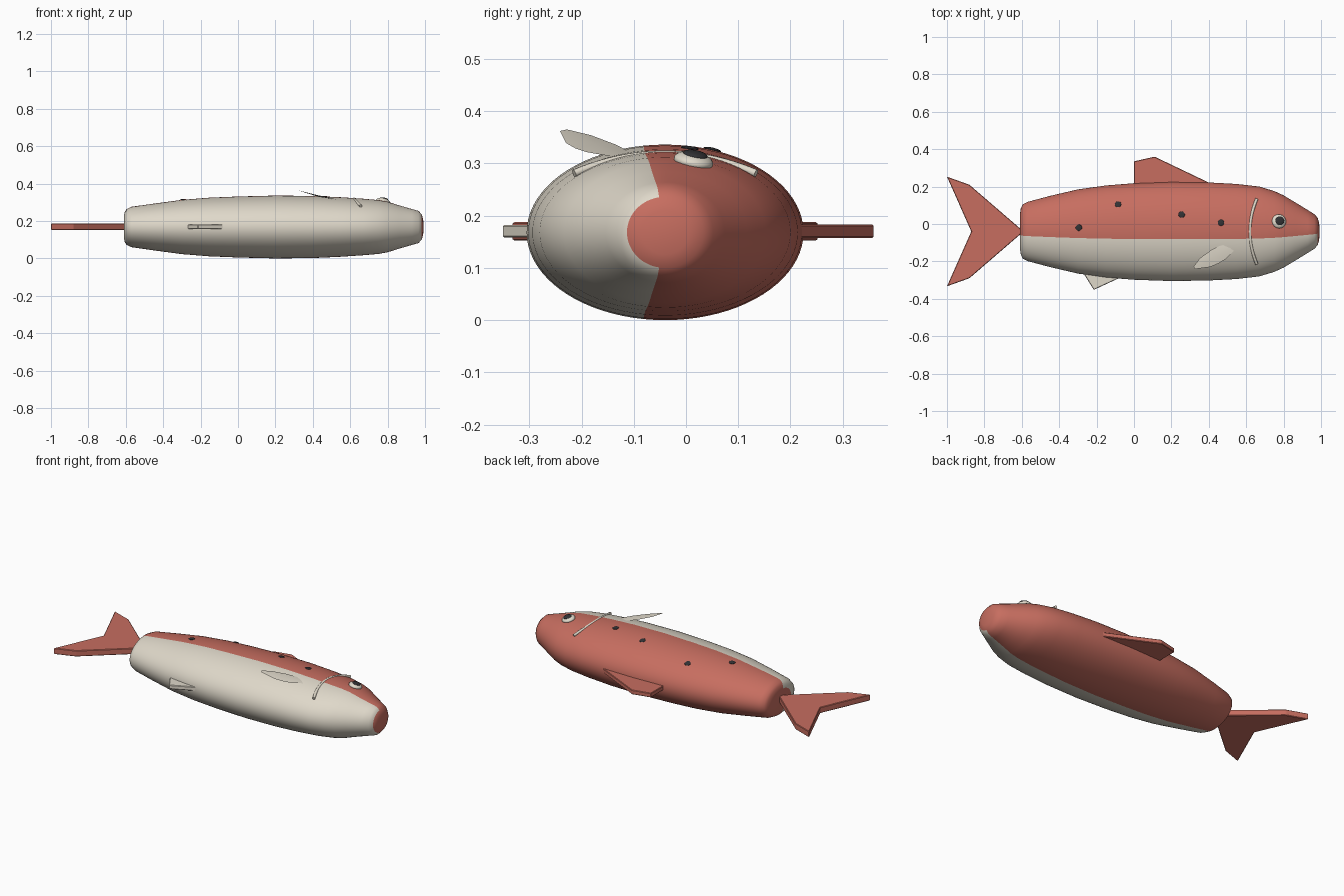
import bpy, bmesh, math
from mathutils import Vector

if "Cube" in bpy.data.objects:
    bpy.data.objects.remove(bpy.data.objects["Cube"])

CY, CZ = -0.04, 0.168  # body axis


def material(name, rgb):
    m = bpy.data.materials.new(name)
    m.use_nodes = True
    m.diffuse_color = (*rgb, 1)
    bsdf = next(n for n in m.node_tree.nodes if n.type == 'BSDF_PRINCIPLED')
    bsdf.inputs["Base Color"].default_value = (*rgb, 1)
    return m


red = material("salmon red", (0.57, 0.155, 0.117))
cream = material("cream", (0.74, 0.69, 0.59))
dark = material("charcoal", (0.03, 0.03, 0.033))


def finish(name, bm, mats, smooth=None):
    bmesh.ops.recalc_face_normals(bm, faces=bm.faces[:])
    me = bpy.data.meshes.new(name)
    bm.to_mesh(me)
    bm.free()
    for m in mats:
        me.materials.append(m)
    ob = bpy.data.objects.new(name, me)
    bpy.context.collection.objects.link(ob)
    if smooth:
        bpy.ops.object.select_all(action='DESELECT')
        bpy.context.view_layer.objects.active = ob
        ob.select_set(True)
        bpy.ops.object.shade_smooth_by_angle(angle=math.radians(smooth))
    return ob


# Body: elliptical rings as (x, half width in y, half height in z)
RINGS = [(-0.61, 0.09, 0.06), (-0.605, 0.125, 0.082), (-0.595, 0.145, 0.096),
         (-0.57, 0.158, 0.108), (-0.45, 0.19, 0.125), (-0.3, 0.225, 0.145),
         (-0.15, 0.246, 0.157), (0, 0.258, 0.163), (0.2, 0.265, 0.168),
         (0.4, 0.262, 0.166), (0.55, 0.254, 0.159), (0.67, 0.24, 0.151),
         (0.75, 0.216, 0.144), (0.8, 0.193, 0.135), (0.86, 0.157, 0.116),
         (0.93, 0.114, 0.096), (0.965, 0.092, 0.086), (0.982, 0.073, 0.068),
         (0.99, 0.045, 0.042)]
SEG = 80


def surface(x, y):
    """Point and normal on the upper side of the body."""
    def height(px, py):
        for a, b in zip(RINGS, RINGS[1:]):
            if a[0] <= px <= b[0]:
                t = (px - a[0]) / (b[0] - a[0])
                hy, hz = (a[i] + (b[i] - a[i]) * t for i in (1, 2))
                return CZ + hz * math.sqrt(max(0, 1 - ((py - CY) / hy) ** 2))
    e = 0.01
    n = Vector((height(x - e, y) - height(x + e, y),
                height(x, y - e) - height(x, y + e), 2 * e)).normalized()
    return Vector((x, y, height(x, y))), n


bm = bmesh.new()
loops = []
for x, hy, hz in RINGS:
    angles = [math.radians(4.5 * k) for k in range(SEG)]
    loops.append([bm.verts.new((x, CY + hy * math.sin(a), CZ + hz * math.cos(a)))
                  for a in angles])
for a, b, ring in zip(loops, loops[1:], RINGS[1:]):
    for k in range(SEG):
        j = (k + 1) % SEG
        f = bm.faces.new((a[k], a[j], b[j], b[k]))
        # cream belly on the lower side, red tip on the nose
        belly = math.sin(math.radians(4.5 * (k + 0.5))) < -0.15
        f.material_index = int(belly and ring[0] < 0.985)
for loop, tip in ((loops[0], -0.61), (loops[-1], 0.993)):
    centre = bm.verts.new((tip, CY, CZ))
    for k in range(SEG):
        bm.faces.new((loop[k], loop[(k + 1) % SEG], centre))
finish("body", bm, [red, cream], 60)


# Flat fins
def plate(name, outline, half, mat, bevel=0.003):
    bm = bmesh.new()
    f = bm.faces.new([bm.verts.new((x, y, CZ + 0.002 - half)) for x, y in outline])
    up = bmesh.ops.extrude_face_region(bm, geom=[f])["geom"]
    bmesh.ops.translate(bm, vec=(0, 0, 2 * half),
                        verts=[v for v in up if isinstance(v, bmesh.types.BMVert)])
    bmesh.ops.bevel(bm, geom=bm.edges[:], offset=bevel, segments=1, affect='EDGES')
    return finish(name, bm, [mat])


half_tail = [(-0.88, 0.25), (-1, 0.293)]
plate("tail_fin", [(-0.59, CY)] + [(x, CY + d) for x, d in half_tail] + [(-0.87, CY)]
      + [(x, CY - d) for x, d in reversed(half_tail)], 0.018, red)
plate("dorsal_fin", [(0, 0.15), (0, 0.335), (0.11, 0.36), (0.42, 0.212), (0.4, 0.15)],
      0.013, red)
plate("anal_fin", [(-0.31, -0.2), (-0.215, -0.352), (-0.07, -0.285), (-0.1, -0.2)],
      0.012, cream)

# Pectoral fin: thin curved leaf lifting off the body
leaf = [(0.54, -0.117), (0.513, -0.107), (0.465, -0.115), (0.42, -0.134), (0.353, -0.182),
        (0.318, -0.228), (0.327, -0.241), (0.406, -0.23), (0.45, -0.212), (0.487, -0.19),
        (0.535, -0.144)]


def lift(x):
    t = (x - 0.315) / 0.225
    return 0.366 - 0.075 * t + 0.022 * t * t


bm = bmesh.new()
rim = [bm.verts.new((x, y, lift(x))) for x, y in leaf]
for side in (0.004, -0.004):
    mid = bm.verts.new((0.43, -0.175, lift(0.43) + side))
    for k in range(len(rim)):
        bm.faces.new((rim[k], rim[(k + 1) % len(rim)], mid))
finish("pectoral_fin", bm, [cream], 60)


# Eye, pupil and spots: domes and discs set along the body surface
def dome(name, x, y, radius, depth, offset, mat):
    p, n = surface(x, y)
    bm = bmesh.new()
    bmesh.ops.create_uvsphere(bm, u_segments=32, v_segments=16, radius=1)
    rot = Vector((0, 0, 1)).rotation_difference(n)
    for v in bm.verts:
        local = Vector((v.co.x * radius, v.co.y * radius, v.co.z * depth + offset))
        v.co = p + rot @ local
    return finish(name, bm, [mat], 60)


dome("eye", 0.775, 0.014, 0.038, 0.017, 0.002, cream)
dome("pupil", 0.777, 0.015, 0.024, 0.008, 0.015, dark)
for i, (x, y) in enumerate([(-0.295, -0.02), (-0.085, 0.105), (0.255, 0.05), (0.465, 0.007)]):
    dome(f"spot_{i + 1}", x, y, 0.017, 0.004, 0.001, dark)

# Gill line: half-sunk tube curving over the head
curve = bpy.data.curves.new("gill_path", 'CURVE')
curve.dimensions = '3D'
curve.bevel_depth = 0.008
curve.bevel_resolution = 3
curve.use_fill_caps = True
spline = curve.splines.new('POLY')
N = 24
spline.points.add(N)
for k, pt in enumerate(spline.points):
    d = -0.174 + 0.348 * k / N
    pt.co = (0.62 + 1.2 * d * d, CY + d, 0.317 - 1.2 * d * d, 1)
path = bpy.data.objects.new("gill_path", curve)
bpy.context.collection.objects.link(path)
bm = bmesh.new()
bm.from_mesh(path.to_mesh())
path.to_mesh_clear()
bpy.data.objects.remove(path)
finish("gill_line", bm, [cream], 40)
